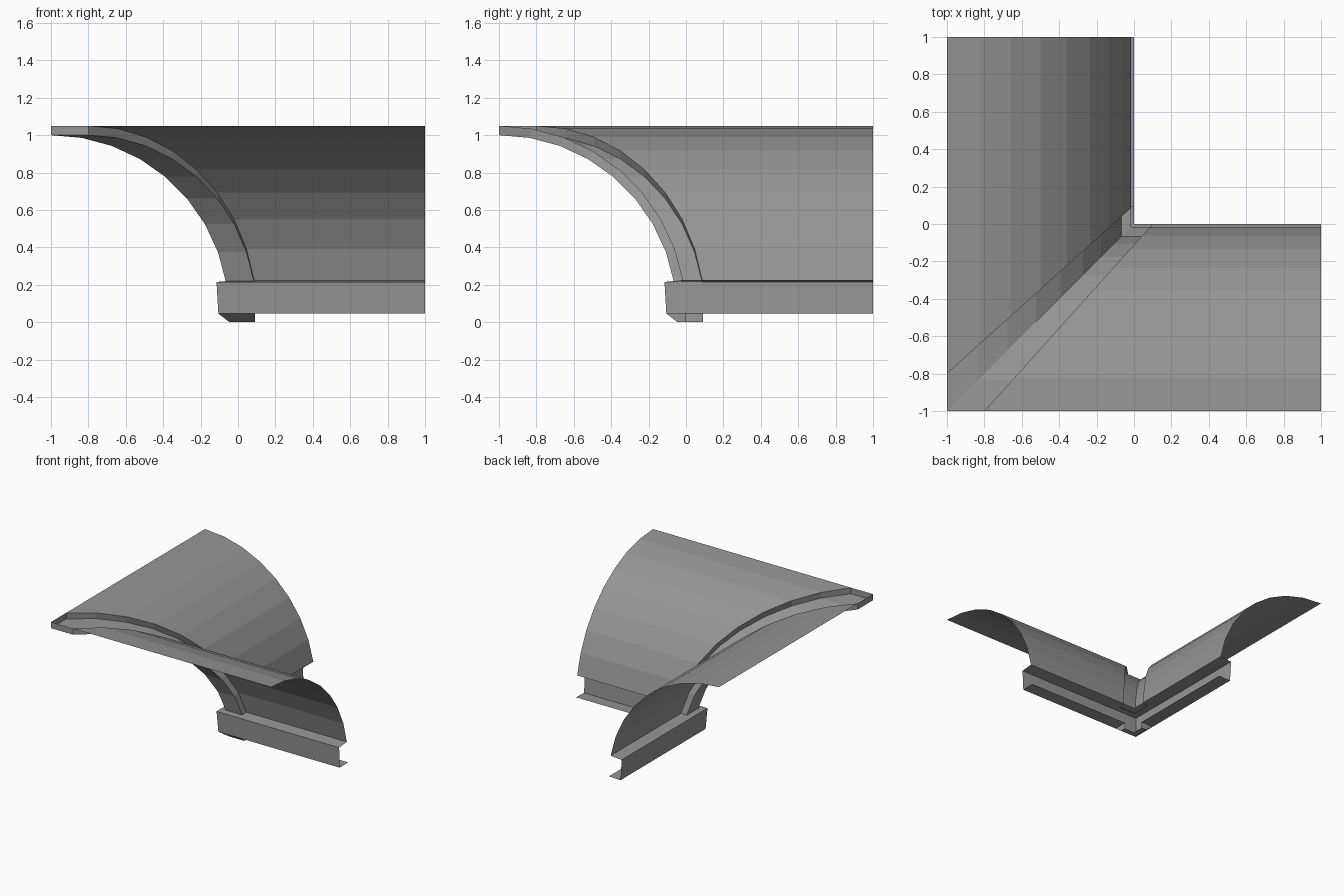
import bpy, bmesh, math

old = bpy.data.objects.get("Cube")
if old:
    bpy.data.objects.remove(old, do_unlink=True)

stone = bpy.data.materials.new("grey plaster")
stone.use_nodes = True
GREY = (0.3, 0.3, 0.3, 1)
stone.diffuse_color = GREY
stone.node_tree.nodes["Principled BSDF"].inputs["Base Color"].default_value = GREY

END = 1.0        # far end of both arms
BLOCK = 0.09     # half length of the corner block


def arc(radius):
    """Vault profile as (depth, height) points, in ten degree steps."""
    return [(-1 + radius * math.sin(math.radians(a)),
             0.05 + radius * math.cos(math.radians(a))) for a in range(0, 81, 10)]


def rib_edge(d):
    """Distance along the arm where the vault meets the rib."""
    return -0.8 + 0.9 * (d + 1)


def build(name, polygons):
    """Make both arms of a part: each polygon (along, depth, height) is mirrored over the diagonal."""
    bm = bmesh.new()
    for poly in polygons:
        bm.faces.new([bm.verts.new((s, d, z)) for s, d, z in poly])
        bm.faces.new([bm.verts.new((d, s, z)) for s, d, z in reversed(poly)])
    bmesh.ops.remove_doubles(bm, verts=bm.verts, dist=0.0005)
    bmesh.ops.recalc_face_normals(bm, faces=bm.faces)
    mesh = bpy.data.meshes.new(name)
    bm.to_mesh(mesh)
    bm.free()
    mesh.materials.append(stone)
    obj = bpy.data.objects.new(name, mesh)
    bpy.context.collection.objects.link(obj)
    return obj


def strips(start, finish):
    """Quads between two matching rows of points."""
    return [(start[i], finish[i], finish[i + 1], start[i + 1]) for i in range(len(start) - 1)]


outer, inner = arc(1.0), arc(0.95)

# Curved vault on each arm
vault_edge = [(rib_edge(d), d, z) for d, z in outer]
build("vault", strips(vault_edge, [(END, d, z) for d, z in outer]))

# Sunken diagonal rib with side walls and a closed upper end
rib_side = [(rib_edge(o[0]), d, z) for o, (d, z) in zip(outer, inner)]
rib_middle = [(d, d, z) for d, z in inner]
top_cap = (rib_middle[0], rib_side[0], vault_edge[0], (-1, -1, outer[0][1]))
build("diagonal_rib", strips(rib_middle, rib_side) + strips(rib_side, vault_edge) + [top_cap])

# Cornice: ledge, leaning face and lower flange, mitred at the corner
ledge = [outer[-1], (-0.115, 0.215), (-0.105, 0.046)]
build("cornice", strips([(d, d, z) for d, z in ledge], [(END, d, z) for d, z in ledge]))
flange = [ledge[-1], (0, 0.05)]
build("cornice_flange", strips([(BLOCK, d, z) for d, z in flange], [(END, d, z) for d, z in flange]))

# Corner block under the cornice, open at the back
base = [ledge[-1], (-0.045, 0), (0, 0)]
block_end = [(BLOCK, d, z) for d, z in base]
build("corner_block", strips([(d, d, z) for d, z in base], block_end) + [block_end + [(BLOCK, 0, 0.05)]])
